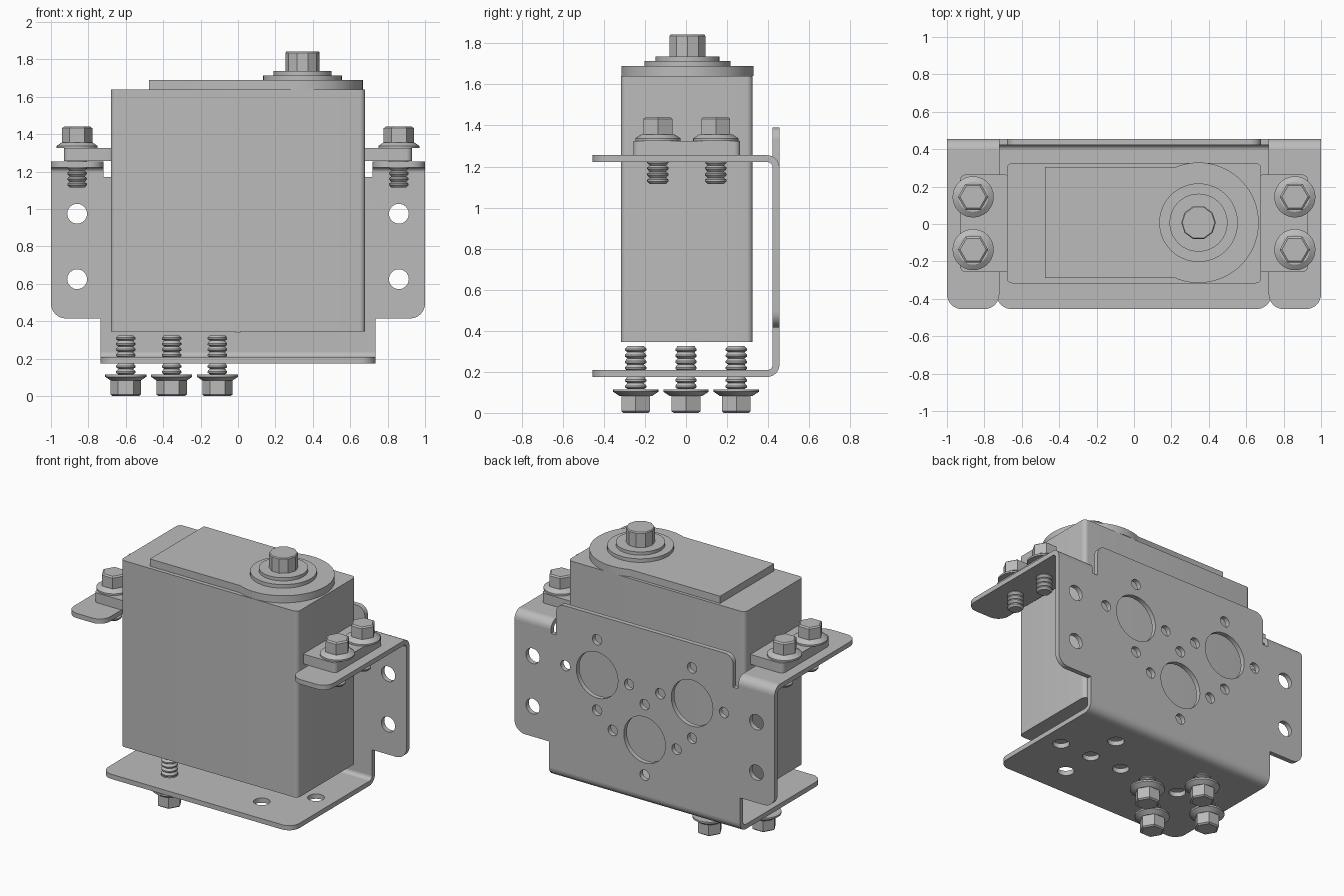
import bpy, bmesh
from math import sin, cos, pi, radians
from mathutils import Matrix, Vector

cube = bpy.data.objects.get("Cube")
if cube:
    bpy.data.objects.remove(cube)

grey = bpy.data.materials.new("plain_grey")
grey.use_nodes = True
grey.diffuse_color = (0.5, 0.5, 0.5, 1)
grey.node_tree.nodes["Principled BSDF"].inputs["Base Color"].default_value = (0.5, 0.5, 0.5, 1)

# Drawing planes: local z is the direction of thickness
FLAT = Matrix()
UPRIGHT = Matrix.Rotation(pi / 2, 4, 'X')
SIDE = Matrix(((0, 0, 1, 0), (1, 0, 0, 0), (0, 1, 0, 0), (0, 0, 0, 1)))


def finish(name, bm):
    me = bpy.data.meshes.new(name)
    bm.to_mesh(me)
    bm.free()
    me.materials.append(grey)
    me.shade_smooth()
    me.set_sharp_from_angle(angle=radians(30))
    ob = bpy.data.objects.new(name, me)
    bpy.context.collection.objects.link(ob)
    return ob


def arc(cx, cy, r, start, end, n):
    angles = [radians(start + (end - start) * i / n) for i in range(n + 1)]
    return [(cx + r * cos(a), cy + r * sin(a)) for a in angles]


def hole(x, y, r):
    return arc(x, y, r, 0, 360, 32)[:-1]


def rounded(corners):
    """Outline from (x, y, radius) right-angled corners."""
    out = []
    for i, (x, y, r) in enumerate(corners):
        p = Vector((x, y))
        if r == 0:
            out.append((x, y))
            continue
        u = (Vector(corners[i - 1][:2]) - p).normalized() * r
        v = (Vector(corners[(i + 1) % len(corners)][:2]) - p).normalized() * r
        for k in range(9):
            a = k * pi / 16
            out.append(tuple(p + u + v - v * cos(a) - u * sin(a)))
    return out


def rect(x0, x1, y0, y1, front=0, back=0):
    return rounded([(x0, y0, front), (x1, y0, front), (x1, y1, back), (x0, y1, back)])


def prism(loops, low, high, plane=FLAT):
    """Extruded outline with holes, as a bmesh."""
    cu = bpy.data.curves.new("outline", 'CURVE')
    cu.dimensions, cu.fill_mode, cu.extrude = '2D', 'BOTH', (high - low) / 2
    for pts in loops:
        s = cu.splines.new('POLY')
        s.points.add(len(pts) - 1)
        for sp, p in zip(s.points, pts):
            sp.co = (p[0], p[1], 0, 1)
        s.use_cyclic_u = True
    ob = bpy.data.objects.new("outline", cu)
    bpy.context.collection.objects.link(ob)
    bpy.context.view_layer.update()
    dg = bpy.context.evaluated_depsgraph_get()
    me = bpy.data.meshes.new_from_object(ob.evaluated_get(dg))
    bm = bmesh.new()
    bm.from_mesh(me)
    bpy.data.objects.remove(ob)
    bpy.data.curves.remove(cu)
    bpy.data.meshes.remove(me)
    bmesh.ops.remove_doubles(bm, verts=bm.verts, dist=1e-5)
    bmesh.ops.recalc_face_normals(bm, faces=bm.faces)
    bm.transform(plane @ Matrix.Translation((0, 0, (low + high) / 2)))
    return bm


def join(parts):
    total = bmesh.new()
    for bm in parts:
        me = bpy.data.meshes.new("part")
        bm.to_mesh(me)
        bm.free()
        total.from_mesh(me)
        bpy.data.meshes.remove(me)
    return total


def lathe(profile, segments, x=0, y=0):
    """Closed solid of revolution about the vertical axis."""
    bm = bmesh.new()
    rings = [[bm.verts.new((px, py, z)) for px, py in arc(x, y, r, 0, 360, segments)[:-1]]
             for r, z in profile]
    for a, b in zip(rings, rings[1:]):
        for i in range(segments):
            j = (i + 1) % segments
            bm.faces.new((a[i], a[j], b[j], b[i]))
    bm.faces.new(rings[0])
    bm.faces.new(rings[-1])
    bmesh.ops.recalc_face_normals(bm, faces=bm.faces)
    return bm


# Motor case, its mounting ears and stepped lid
finish("motor_case", prism([rect(-0.68, 0.68, -0.317, 0.325, 0.03, 0.03)], 0.345, 1.64))
for side, x0, x1 in (("left", 0.66, 0.93), ("right", -0.93, -0.66)):
    finish(side + "_mounting_ear", prism([rect(x0, x1, -0.256, 0.264, 0.03, 0.03)], 1.257, 1.325))
SX, SY = 0.345, 0.007
lid = [(-0.475, SY - 0.297)] + arc(SX, SY, 0.322, -113, 113, 48) + [(-0.475, SY + 0.297)]
finish("lid", prism([lid], 1.64, 1.69))
finish("shaft_collar", lathe([(0.21, 1.69), (0.21, 1.715), (0.155, 1.715), (0.155, 1.737)], 48, SX, SY))
finish("output_shaft", lathe([(0.092, 1.73), (0.092, 1.835), (0.087, 1.842)], 10, SX, SY))

# Sheet metal bracket
T, EDGE, BEND = 0.033, 0.455, 0.06
LOW, TOP = 0.175, 1.255
half = [(0.735, LOW + BEND, 0), (0.735, 0.415, 0), (1, 0.415, 0.08), (1, TOP - BEND, 0),
        (0.72, TOP - BEND, 0), (0.72, 1.17, 0), (0.68, 1.17, 0), (0.68, 1.39, 0.06)]
back = rounded(half + [(-x, z, r) for x, z, r in reversed(half)])
STEP = 0.245
back_holes = [hole(s * 0.86, z, 0.053) for s in (-1, 1) for z in (0.625, 0.975)]
for cx, cz in ((-0.365, 0.975), (0.365, 0.975), (0, 0.622)):
    back_holes.append(hole(cx, cz, 0.16))
    for dx, dz in ((1, 0), (-1, 0), (0, 1), (0, -1)):
        back_holes.append(hole(cx + dx * STEP, cz + dz * STEP, 0.036))
diamond = [(STEP, 0), (-STEP, 0), (0, STEP), (0, -STEP)]
base_holes = [hole(s * 0.355 + dx, dy, 0.053)
              for s in (-1, 1) for dx, dy in diamond + [(0, 0)]]


def bend(z, start, x0, x1):
    c = EDGE - BEND
    outline = arc(c, z, BEND, start, start + 90, 8) + arc(c, z, BEND - T, start + 90, start, 8)
    return prism([outline], x0, x1, SIDE)


parts = [prism([back] + back_holes, -EDGE, T - EDGE, UPRIGHT),
         prism([rect(-0.735, 0.735, -EDGE, EDGE - BEND, 0.08)] + base_holes, LOW, LOW + T),
         bend(LOW + BEND, -90, -0.735, 0.735)]
for x0, x1 in ((0.72, 1), (-1, -0.72)):
    parts.append(prism([rect(x0, x1, -EDGE, EDGE - BEND, 0.08)], TOP - T, TOP))
    parts.append(bend(TOP - BEND, 0, x0, x1))
finish("bracket", join(parts))

# Flanged hex bolts with ridged threads
thread = [(0.04, -0.21)]
for i in range(7):
    z = -0.205 + i * 0.03
    thread += [(0.052, z + 0.008), (0.052, z + 0.016), (0.04, z + 0.024)]
flange = [(0.11, 0), (0.11, 0.012), (0.08, 0.032)]
head = [(0.081, 0.025), (0.081, 0.107), (0.07, 0.115)]


def bolt(name, x, y, z, down=False):
    bm = join([lathe(thread, 24), lathe(flange, 36), lathe(head, 6)])
    turn = Matrix.Rotation(pi if down else 0, 4, 'X')
    bm.transform(Matrix.Translation((x, y, z)) @ turn)
    finish(name, bm)


for side, s in (("left", 1), ("right", -1)):
    for place, y in (("front", -0.137), ("back", 0.145)):
        bolt(f"{side}_{place}_ear_bolt", s * 0.86, y, 1.325)
for i, (dx, dy) in enumerate(diamond):
    bolt(f"base_bolt_{i + 1}", dx - 0.355, dy, 0.115, True)
